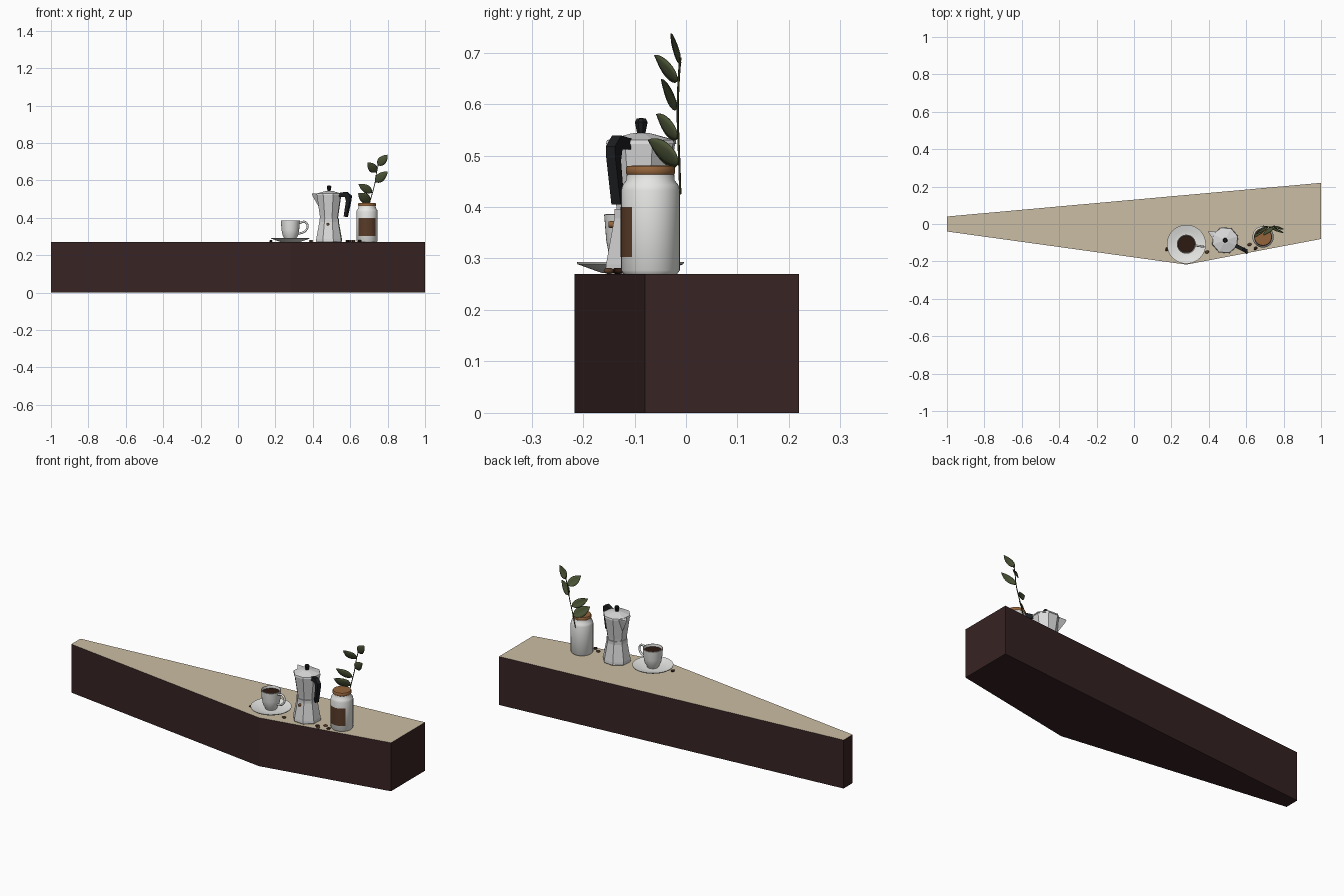
import bpy, bmesh, math
from mathutils import Vector, Matrix

cube = bpy.data.objects.get("Cube")
if cube:
    bpy.data.objects.remove(cube, do_unlink=True)


def material(name, r, g, b, rough=0.6):
    m = bpy.data.materials.new(name)
    m.use_nodes = True
    m.diffuse_color = (r, g, b, 1)
    node = m.node_tree.nodes["Principled BSDF"]
    node.inputs["Base Color"].default_value = (r, g, b, 1)
    node.inputs["Roughness"].default_value = rough
    return m


WOOD = material("dark brown", .039, .017, .017)
TOP = material("tan", .60, .51, .37)
CERAMIC = material("white ceramic", .80, .80, .78)
METAL = material("light metal", .70, .70, .70)
BLACK = material("black plastic", .012, .013, .015)
CORK = material("cork", .30, .13, .045)
LABEL = material("label brown", .10, .045, .022)
LEAF = material("leaf green", .075, .095, .04)
STEM = material("stem green", .035, .04, .015)
COFFEE = material("coffee", .026, .01, .006)


def finish(name, bm, mats, smooth=None):
    bmesh.ops.recalc_face_normals(bm, faces=bm.faces)
    me = bpy.data.meshes.new(name)
    bm.to_mesh(me)
    bm.free()
    for m in mats:
        me.materials.append(m)
    ob = bpy.data.objects.new(name, me)
    bpy.context.collection.objects.link(ob)
    if smooth:
        shade(ob, smooth)
    return ob


def shade(ob, angle):
    bpy.ops.object.select_all(action='DESELECT')
    ob.select_set(True)
    bpy.context.view_layer.objects.active = ob
    bpy.ops.object.shade_smooth_by_angle(angle=math.radians(angle))


def lathe(name, profile, centre, mat, n=40, start=0, sweep=360, smooth=40):
    """Spin (radius, z) points about a vertical axis at centre."""
    bm = bmesh.new()
    steps = n if sweep == 360 else n + 1
    rings = []
    for i in range(steps):
        a = math.radians(start + sweep * i / n)
        rings.append([bm.verts.new((centre[0] + r * math.cos(a),
                                    centre[1] + r * math.sin(a), z)) for r, z in profile])
    for i in range(n):
        a, b = rings[i], rings[(i + 1) % steps]
        for j in range(len(profile) - 1):
            bm.faces.new((a[j], b[j], b[j + 1], a[j + 1]))
    bmesh.ops.remove_doubles(bm, verts=bm.verts, dist=1e-5)
    return finish(name, bm, [mat], smooth)


def prism(name, outline, depth, mats):
    """Extrude a closed outline of 3D points along depth."""
    bm = bmesh.new()
    face = bm.faces.new([bm.verts.new(p) for p in outline])
    new = bmesh.ops.extrude_face_region(bm, geom=[face])["geom"]
    bmesh.ops.translate(bm, vec=depth, verts=[v for v in new if isinstance(v, bmesh.types.BMVert)])
    return finish(name, bm, mats)


def tube(name, pts, radius, mat):
    cu = bpy.data.curves.new(name, 'CURVE')
    cu.dimensions = '3D'
    cu.bevel_depth = radius
    cu.bevel_resolution = 2
    cu.use_fill_caps = True
    sp = cu.splines.new('BEZIER')
    sp.bezier_points.add(len(pts) - 1)
    for bp, p in zip(sp.bezier_points, pts):
        bp.co = p
        bp.handle_left_type = bp.handle_right_type = 'AUTO'
    cu.materials.append(mat)
    ob = bpy.data.objects.new(name, cu)
    bpy.context.collection.objects.link(ob)
    bpy.ops.object.select_all(action='DESELECT')
    ob.select_set(True)
    bpy.context.view_layer.objects.active = ob
    bpy.ops.object.convert(target='MESH')
    shade(bpy.context.view_layer.objects.active, 50)


# Counter: tapered slab with a tan top face
H = .27
plan = [(-1, .04), (-1, -.04), (.28, -.217), (1, -.08), (1, .22)]
counter = prism("counter", [(x, y, 0) for x, y in plan], (0, 0, H), [WOOD, TOP])
for f in counter.data.polygons:
    f.material_index = int(f.normal.z > .9)

# Saucer and cup
C = (.28, -.108)
lathe("saucer", [(0, .272), (.055, .272), (.07, .277), (.103, .289), (.104, .293),
                 (.07, .284), (.05, .281), (0, .281)], C, CERAMIC, 48)
lathe("cup", [(0, .282), (.029, .282), (.032, .29), (.042, .308), (.047, .335), (.051, .385),
              (.048, .386), (.045, .368), (0, .366)], C, CERAMIC)
lathe("coffee_surface", [(0, .372), (.0456, .372)], C, COFFEE)
ca, sa = math.cos(-.14), math.sin(-.14)
tube("cup_handle", [(C[0] + r * ca, C[1] + r * sa, z) for r, z in
     [(.048, .372), (.078, .378), (.093, .357), (.078, .328), (.044, .315)]], .0055, CERAMIC)

# Coffee pot: eight-sided body, lid and knob
P = (.487, -.087)
AXIS = -27
pot = dict(centre=P, n=8, start=AXIS, smooth=None)
lathe("pot_base", [(0, H), (.07, H), (.073, .276), (.072, .288), (.055, .378), (.055, .396),
                   (0, .396)], mat=METAL, **pot)
lathe("pot_upper", [(0, .394), (.050, .394), (.052, .41), (.069, .522), (0, .522)], mat=METAL, **pot)
lathe("pot_lid", [(0, .522), (.072, .522), (.07, .53), (.02, .543), (0, .545)], mat=METAL, **pot)
lathe("pot_knob", [(0, .541), (.008, .541), (.013, .565), (.009, .572), (0, .573)], mat=BLACK, **pot)

# Spout and handle lie along the pot's own axis
out = Vector((math.cos(math.radians(AXIS)), math.sin(math.radians(AXIS)), 0))
side = Vector((-out.y, out.x, 0))


def on_pot(r, s, z):
    return Vector((P[0], P[1], z)) + out * r + side * s


bm = bmesh.new()
for r, s, z in [(-.104, 0, .53), (-.098, 0, .515), (-.055, .027, .528), (-.055, -.027, .528),
                (-.05, 0, .44), (-.04, 0, .53)]:
    bm.verts.new(on_pot(r, s, z))
bmesh.ops.convex_hull(bm, input=bm.verts)
finish("pot_spout", bm, [METAL])
prism("pot_handle", [on_pot(r, -.01, z) for r, z in
      [(.062, .533), (.105, .539), (.132, .518), (.13, .495), (.108, .405), (.092, .407),
       (.106, .49), (.1, .512), (.062, .512)]], side * .02, [BLACK])
bm = bmesh.new()
bmesh.ops.create_cone(bm, cap_ends=True, segments=12, radius1=.008, radius2=.006, depth=.018,
                      matrix=Matrix.Translation((P[0] - .006, P[1] - .055, .366))
                      @ Matrix.Rotation(math.pi / 2, 4, 'X'))
finish("pot_valve", bm, [CORK], 40)

# Storage jar with label and cork
J = (.69, -.069)
lathe("jar", [(0, H), (.052, H), (.057, .277), (.057, .432), (.054, .443), (.047, .452),
              (.046, .464), (0, .464)], J, CERAMIC)
lathe("jar_label", [(.0578, .303), (.0578, .4)], J, LABEL, 20, -142, 104)
lathe("jar_cork", [(0, .462), (.045, .462), (.048, .466), (.048, .475), (.045, .48), (0, .481)],
      J, CORK)

# Sprig: stem and leaves
tube("stem", [(.69, -.011, .425), (.705, -.013, .485), (.733, -.016, .59), (.742, -.014, .65),
              (.752, -.011, .69)], .0022, STEM)


def leaf(name, base, tip, half):
    base, tip = Vector(base), Vector(tip)
    d = tip - base
    w = d.cross(Vector((0, -1, 0))).normalized()
    up = w.cross(d).normalized()
    bm = bmesh.new()
    rows = []
    for i in range(9):
        t = i / 8
        h = half * math.sin(math.pi * t ** .8) ** .8 if 0 < i < 8 else .0008
        mid = base + d * t + up * .006 * math.sin(math.pi * t)
        rows.append([bm.verts.new(mid + w * h * k - up * .2 * h * abs(k)) for k in (-1, -.5, 0, .5, 1)])
    for a, b in zip(rows, rows[1:]):
        for j in range(4):
            bm.faces.new((a[j], a[j + 1], b[j + 1], b[j]))
    ob = finish(name, bm, [LEAF], 60)
    mod = ob.modifiers.new("thickness", 'SOLIDIFY')
    mod.thickness = .002


for i, (b, t, h) in enumerate([
        ((.747, -.011, .680), (.800, -.030, .737), .023),
        ((.741, -.016, .645), (.692, -.062, .695), .024),
        ((.734, -.017, .592), (.800, -.047, .648), .023),
        ((.717, -.016, .535), (.645, -.058, .580), .022),
        ((.706, -.014, .485), (.643, -.074, .530), .027)]):
    leaf(f"leaf_{i + 1}", b, t, h)

# Scattered coffee beans
for i, (x, y, turn) in enumerate([(.176, -.135, 1.2), (.39, -.15, .4), (.585, -.135, .5), (.618, -.11, .2),
                                  (.65, -.13, .7), (.60, -.15, 2.2)]):
    bm = bmesh.new()
    bmesh.ops.create_uvsphere(bm, u_segments=12, v_segments=8, radius=1,
                              matrix=Matrix.Translation((x, y, H + .006))
                              @ Matrix.Rotation(turn, 4, 'Z') @ Matrix.Diagonal((.011, .008, .006, 1)))
    finish(f"coffee_bean_{i + 1}", bm, [LABEL if i % 2 else COFFEE], 60)
